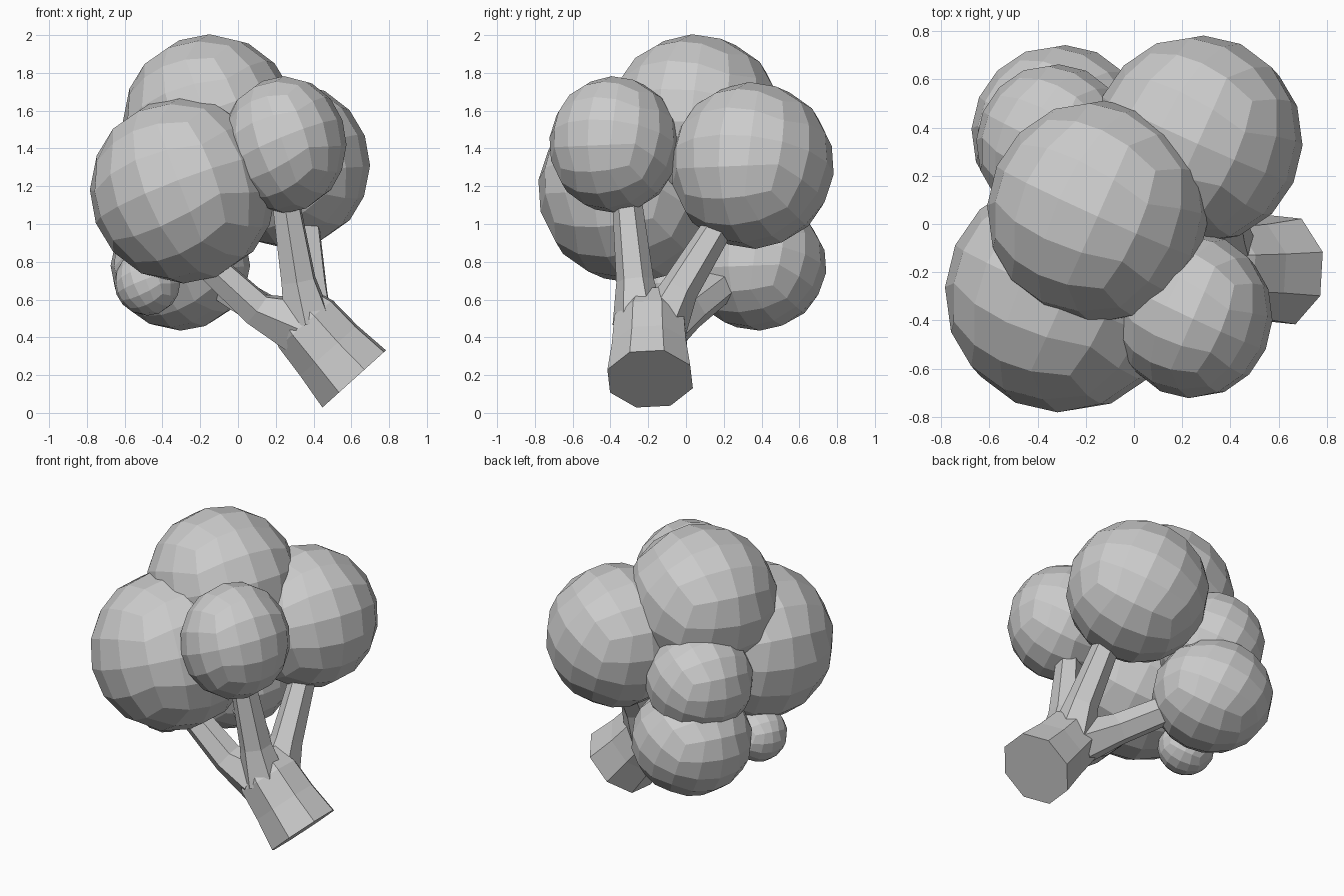
import bpy, bmesh, math
from mathutils import Vector, Matrix

if "Cube" in bpy.data.objects:
    bpy.data.objects.remove(bpy.data.objects["Cube"])


def finish(bm, name):
    bmesh.ops.recalc_face_normals(bm, faces=bm.faces)
    me = bpy.data.meshes.new(name)
    bm.to_mesh(me)
    bm.free()
    ob = bpy.data.objects.new(name, me)
    bpy.context.collection.objects.link(ob)
    return ob


# all florets share one tilt, so a cube corner points roughly to the right
TILT = Vector((1, 1, -1)).normalized().rotation_difference(
    Vector((0.92, 0.23, -0.30)).normalized()).to_matrix()


def floret(name, centre, size):
    """Low-poly ball made from a 4x4 gridded cube."""
    bm = bmesh.new()
    bmesh.ops.create_cube(bm, size=2)
    bmesh.ops.subdivide_edges(bm, edges=bm.edges[:], cuts=3, use_grid_fill=True)
    for v in bm.verts:
        d = Vector([math.tan(c * math.pi / 4) for c in v.co]).normalized()
        d = TILT @ d
        v.co = Vector(centre) + Vector([d[i] * size[i] for i in range(3)])
    return finish(bm, name)


def tube(name, path, sides):
    """Tapered, capped tube through (x, y, z, radius) stations."""
    bm = bmesh.new()
    pts = [Vector(p[:3]) for p in path]
    rings = []
    for i, p in enumerate(pts):
        axis = (pts[min(i + 1, len(pts) - 1)] - pts[max(i - 1, 0)]).normalized()
        u = Vector((0, 1, 0)).cross(axis).normalized()
        w = axis.cross(u)
        ring = []
        for k in range(sides):
            a = 2 * math.pi * (k + 0.4) / sides
            ring.append(bm.verts.new(p + path[i][3] * (u * math.cos(a) + w * math.sin(a))))
        rings.append(ring)
    for r0, r1 in zip(rings, rings[1:]):
        for k in range(sides):
            n = (k + 1) % sides
            bm.faces.new((r0[k], r0[n], r1[n], r1[k]))
    bm.faces.new(rings[0][::-1])
    bm.faces.new(rings[-1])
    return finish(bm, name)


# florets
for name, centre, size in [
    ("floret_front_left", (-0.29, -0.29, 1.18), (0.495, 0.495, 0.495)),
    ("floret_top", (-0.15, 0.05, 1.545), (0.46, 0.465, 0.46)),
    ("floret_back_right", (0.265, 0.35, 1.31), (0.435, 0.435, 0.442)),
    ("floret_front_right", (0.245, -0.38, 1.42), (0.33, 0.345, 0.363)),
    ("floret_back_left_middle", (-0.33, 0.33, 1.16), (0.325, 0.335, 0.33)),
    ("floret_back_left_low", (-0.305, 0.375, 0.78), (0.37, 0.37, 0.345)),
    ("floret_small", (-0.48, -0.08, 0.69), (0.175, 0.175, 0.175)),
]:
    floret(name, centre, size)

# main stalk
tube("stalk", [(0.615, -0.19, 0.18, 0.238), (0.48, -0.19, 0.33, 0.212),
               (0.36, -0.19, 0.47, 0.20), (0.27, -0.18, 0.57, 0.15)], 8)

# branches up to the florets
tube("branch_front_left", [(0.30, -0.22, 0.47, 0.16), (0.10, -0.25, 0.55, 0.10),
                           (-0.28, -0.28, 0.90, 0.08)], 6)
tube("branch_front_right", [(0.37, -0.25, 0.48, 0.14), (0.32, -0.27, 0.70, 0.10),
                            (0.24, -0.32, 1.20, 0.075)], 6)
tube("branch_back_right", [(0.38, -0.13, 0.46, 0.14), (0.38, -0.03, 0.66, 0.10),
                           (0.35, 0.24, 1.10, 0.075)], 6)
tube("branch_back_left", [(0.32, -0.12, 0.44, 0.14), (0.14, 0.02, 0.54, 0.10),
                          (-0.22, 0.30, 0.76, 0.085)], 6)
